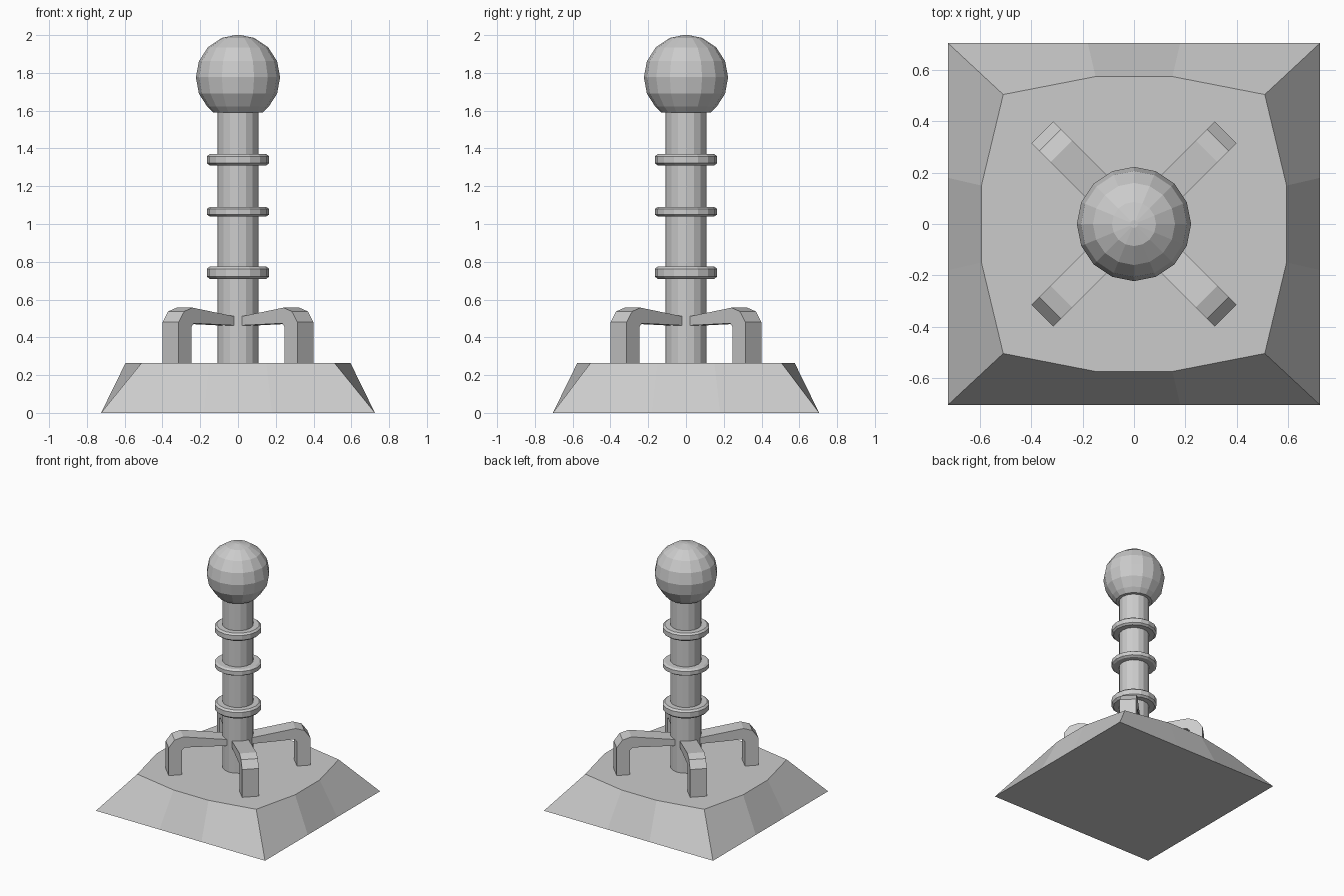
import bpy, bmesh, math

if "Cube" in bpy.data.objects:
    bpy.data.objects.remove(bpy.data.objects["Cube"])


def make_object(name, verts, faces):
    mesh = bpy.data.meshes.new(name)
    bm = bmesh.new()
    vs = [bm.verts.new(v) for v in verts]
    for f in faces:
        bm.faces.new([vs[i] for i in f])
    bmesh.ops.remove_doubles(bm, verts=bm.verts, dist=1e-5)
    bmesh.ops.recalc_face_normals(bm, faces=bm.faces)
    bm.to_mesh(mesh)
    bm.free()
    obj = bpy.data.objects.new(name, mesh)
    bpy.context.collection.objects.link(obj)
    return obj


def bridge(name, loops):
    """Closed solid through equal-length loops of points, capped at both ends."""
    n = len(loops[0])
    faces = [(k * n + i, k * n + (i + 1) % n, (k + 1) * n + (i + 1) % n, (k + 1) * n + i)
             for k in range(len(loops) - 1) for i in range(n)]
    faces += [tuple(range(n)), tuple(range((len(loops) - 1) * n, len(loops) * n))]
    return make_object(name, [p for loop in loops for p in loop], faces)


def lathe(name, profile, sides=16):
    """Turn a list of (radius, height) around z."""
    angles = [2 * math.pi * i / sides for i in range(sides)]
    return bridge(name, [[(r * math.cos(a), r * math.sin(a), z) for a in angles]
                         for r, z in profile])


def four_sided(corner, long_y, long_x, z):
    """Twelve-point outline: corners plus two points on each side."""
    (cx, cy), (mx, ey), (ex, my) = corner, long_y, long_x
    quarter = [(ex, my), (cx, cy), (mx, ey)]
    pts = (quarter + [(-x, y) for x, y in quarter[::-1]]
           + [(-x, -y) for x, y in quarter] + [(x, -y) for x, y in quarter[::-1]])
    return [(x, y, z) for x, y in pts]


# Tapered base with slightly bulging top edges
bridge("base", [
    four_sided((0.725, 0.705), (0.18, 0.705), (0.725, 0.18), 0.0),
    four_sided((0.51, 0.505), (0.15, 0.575), (0.595, 0.15), 0.265),
])

# Central post
lathe("post", [(0.109, 0.255), (0.109, 1.62)])

# Ball on top, cut flat where it meets the post
lathe("top_ball", [(0.132, 1.59), (0.163, 1.622), (0.207, 1.69), (0.223, 1.777),
                   (0.207, 1.862), (0.16, 1.935), (0.086, 1.985), (0.015, 2.0)])

# Collars around the post
for i, (z, h) in enumerate([(0.742, 0.033), (1.065, 0.025), (1.34, 0.03)]):
    lathe(f"collar_{i + 1}", [(0.1, z - h), (0.15, z - h), (0.165, z - h * 0.6),
                              (0.165, z + h * 0.6), (0.15, z + h), (0.1, z + h)])

# Bent braces from the post down to the base, one per diagonal
brace = [(0.08, 0.51), (0.40, 0.557), (0.463, 0.537), (0.505, 0.48), (0.505, 0.255),
         (0.41, 0.255), (0.41, 0.455), (0.39, 0.474), (0.08, 0.463)]
for i in range(4):
    loops = [[(r, w, z) for r, z in brace] for w in (-0.06, 0.06)]
    obj = bridge(f"brace_{i + 1}", loops)
    obj.rotation_euler.z = math.radians(45 + 90 * i)
